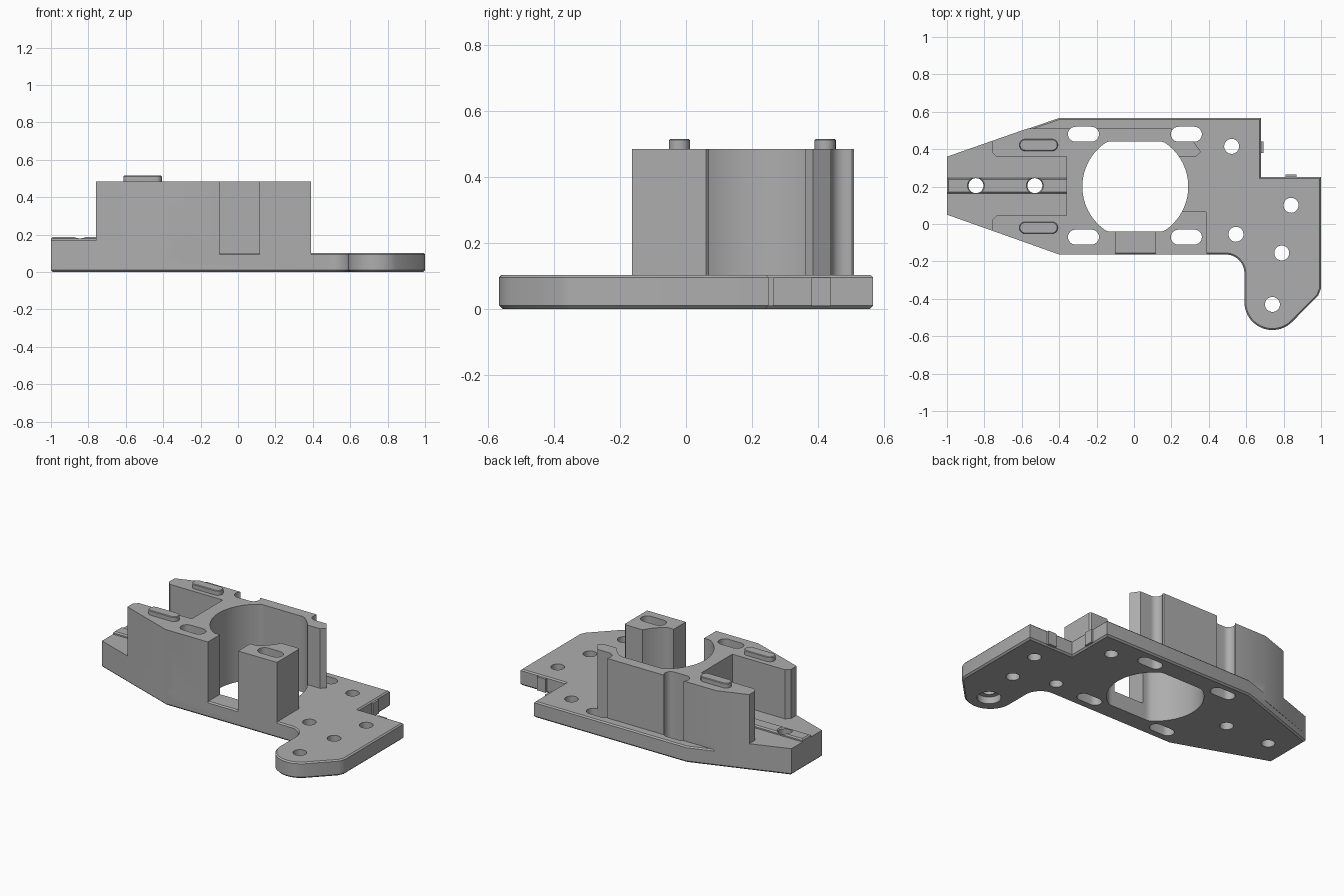
import bpy, bmesh, math

if "Cube" in bpy.data.objects:
    bpy.data.objects.remove(bpy.data.objects["Cube"])

grey = bpy.data.materials.new("mid grey")
grey.diffuse_color = (0.42, 0.42, 0.42, 1)
grey.use_nodes = True
grey.node_tree.nodes["Principled BSDF"].inputs["Base Color"].default_value = grey.diffuse_color


def arc(cx, cy, r, a0, a1, n):
    return [(cx + r * math.cos(math.radians(a0 + (a1 - a0) * i / n)),
             cy + r * math.sin(math.radians(a0 + (a1 - a0) * i / n))) for i in range(n + 1)]


def circle(cx, cy, r, n=32):
    return arc(cx, cy, r, 0, 360, n)[:-1]


def slot(cx, cy, half_len, r):
    d = half_len - r
    return arc(cx + d, cy, r, -90, 90, 12) + arc(cx - d, cy, r, 90, 270, 12)


def prism(name, pts, z0, z1, bevel=0.0, top_bevel=0.0):
    """Extrude an outline upward, optionally chamfering the rims."""
    bm = bmesh.new()
    low = bm.faces.new([bm.verts.new((x, y, z0)) for x, y in pts])
    ext = bmesh.ops.extrude_face_region(bm, geom=[low])
    for v in ext["geom"]:
        if isinstance(v, bmesh.types.BMVert):
            v.co.z = z1
    bmesh.ops.recalc_face_normals(bm, faces=bm.faces[:])
    for z, w in ((z0, bevel), (z1, top_bevel)):
        if w:
            rim = [e for e in bm.edges if all(abs(v.co.z - z) < 1e-5 for v in e.verts)]
            bmesh.ops.bevel(bm, geom=rim, offset=w, segments=1, affect='EDGES',
                            profile=0.5, clamp_overlap=False)
    me = bpy.data.meshes.new(name)
    bm.to_mesh(me)
    bm.free()
    ob = bpy.data.objects.new(name, me)
    me.materials.append(grey)
    bpy.context.collection.objects.link(ob)
    return ob


def cone(name, x, y, z0, z1, r0, r1):
    bm = bmesh.new()
    bmesh.ops.create_cone(bm, cap_ends=True, segments=32, radius1=r0, radius2=r1, depth=z1 - z0)
    bmesh.ops.translate(bm, verts=bm.verts[:], vec=(x, y, (z0 + z1) / 2))
    me = bpy.data.meshes.new(name)
    bm.to_mesh(me)
    bm.free()
    ob = bpy.data.objects.new(name, me)
    me.materials.append(grey)
    bpy.context.collection.objects.link(ob)
    return ob


def combine(target, other, op):
    mod = target.modifiers.new(op.lower(), 'BOOLEAN')
    mod.operation, mod.solver, mod.object = op, 'EXACT', other
    bpy.context.view_layer.objects.active = target
    bpy.ops.object.modifier_apply(modifier=mod.name)
    bpy.data.objects.remove(other, do_unlink=True)


def rect(x0, x1, y0, y1):
    return [(x0, y0), (x1, y0), (x1, y1), (x0, y1)]


# Base plate with a rounded foot at the front right
outline = [(-1, 0.36), (-1, 0.05), (-0.4, -0.163)]
outline += arc(0.49, -0.263, 0.1, 90, 0, 12)
outline += arc(0.74, -0.417, 0.15, 180, 315, 20)
outline += [(0.985, -0.382), (1, -0.345), (1, 0.25), (0.68, 0.25), (0.68, 0.567), (-0.4, 0.567)]
body = prism("mount_body", outline, 0, 0.103, 0.01, 0.008)

# Raised tapered end
left_end = [(-1, 0.36), (-1, 0.05), (-0.4, -0.163), (-0.3, -0.163), (-0.3, 0.51), (-0.571, 0.51)]
combine(body, prism("tapered_end", left_end, 0.05, 0.17), 'UNION')

# Tower walls: channel on the left, gap at the front, hook at the back right
tower = [(-0.76, -0.0352), (-0.4, -0.163), (-0.1, -0.163), (-0.1, 0.1), (0.115, 0.1),
         (0.115, -0.163), (0.39, -0.163), (0.39, 0.06), (0.38, 0.07), (0.2, 0.07), (0.2, 0.36),
         (0.33, 0.36), (0.357, 0.385), (0.32, 0.44), (0.24, 0.44), (0.2, 0.51), (-0.571, 0.51),
         (-0.76, 0.444), (-0.76, 0.385), (-0.735, 0.36), (-0.36, 0.36), (-0.36, 0.045),
         (-0.735, 0.045), (-0.76, 0.02)]
combine(body, prism("tower", tower, 0.05, 0.485), 'UNION')

# Guide rail along the channel floor
combine(body, prism("guide_rail", rect(-1, -0.35, 0.163, 0.247), 0.16, 0.187, 0, 0.008), 'UNION')

# Small stops at the back right corner
combine(body, prism("side_stop", rect(0.66, 0.692, 0.38, 0.44), 0.008, 0.095), 'UNION')
combine(body, prism("rear_stop", rect(0.81, 0.87, 0.23, 0.265), 0.008, 0.095), 'UNION')

# Raised pads on both arms
for y in (-0.02, 0.422):
    combine(body, prism("pad", slot(-0.51, y, 0.103, 0.032), 0.47, 0.515, 0, 0.004), 'UNION')

# Central bore with flattened front and back
bore = [(x, min(max(y, -0.04), 0.44)) for x, y in circle(0.007, 0.2, 0.283, 96)]
combine(body, prism("bore_cutter", bore, -0.1, 0.7), 'DIFFERENCE')

# Fixing slots
for x in (-0.27, 0.28):
    for y in (-0.07, 0.48):
        combine(body, prism("slot_cutter", slot(x, y, 0.083, 0.04), -0.1, 0.7), 'DIFFERENCE')

# Screw holes
for x, y in ((0.522, 0.415), (0.84, 0.1), (0.545, -0.055), (0.79, -0.155), (0.74, -0.43),
             (-0.845, 0.205), (-0.53, 0.205)):
    combine(body, prism("hole_cutter", circle(x, y, 0.04), -0.1, 0.7), 'DIFFERENCE')
for x in (-0.845, -0.53):
    combine(body, cone("countersink_cutter", x, 0.205, 0.165, 0.20, 0.03, 0.055), 'DIFFERENCE')

# Recess under the foot
combine(body, prism("recess_cutter", circle(0.74, -0.43, 0.07), -0.1, 0.045), 'DIFFERENCE')

bpy.ops.object.select_all(action='DESELECT')
body.select_set(True)
bpy.context.view_layer.objects.active = body
bpy.ops.object.shade_smooth_by_angle(angle=math.radians(30))
